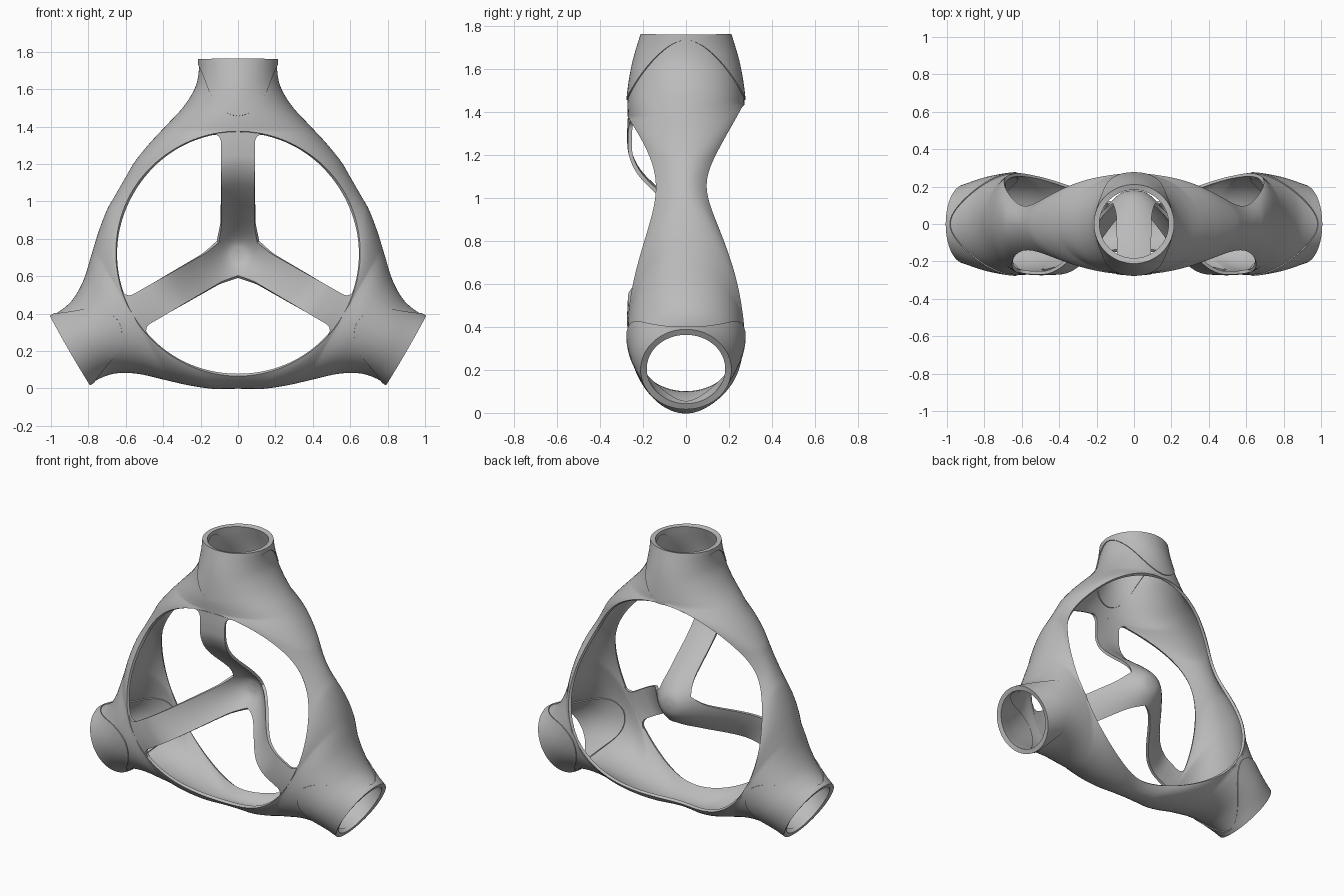
import bpy, bmesh
from math import sin, cos, asin, sqrt, pi, radians

cube = bpy.data.objects.get("Cube")
if cube:
    bpy.data.objects.remove(cube)

grey = bpy.data.materials.new("plain grey")
grey.use_nodes = True
colour = (0.5, 0.5, 0.5, 1)
grey.diffuse_color = colour
grey.node_tree.nodes["Principled BSDF"].inputs["Base Color"].default_value = colour

CENTRE_Z, END, MID = 0.722, 1.038, 0.3575


def smooth_curve(points):
    """Return a smooth function through (x, y) points."""
    xs, ys = zip(*points)
    n = len(xs)
    slope = [(ys[min(i + 1, n - 1)] - ys[max(i - 1, 0)]) /
             (xs[min(i + 1, n - 1)] - xs[max(i - 1, 0)]) for i in range(n)]

    def f(x):
        i = max(k for k in range(n - 1) if k == 0 or xs[k] <= x)
        d = xs[i + 1] - xs[i]
        t = min(1, max(0, (x - xs[i]) / d))
        return ((2*t**3 - 3*t**2 + 1) * ys[i] + (t**3 - 2*t**2 + t) * d * slope[i]
                + (3*t**2 - 2*t**3) * ys[i + 1] + (t**3 - t**2) * d * slope[i + 1])
    return f


# Half width and half depth along an arm, and the dished spoke profile by radius
half_width = smooth_curve([(MID, .619), (.42, .583), (.48, .548), (.58, .468), (.68, .375),
                           (.78, .283), (.88, .222), (.96, .202), (END, .2)])
half_depth = smooth_curve([(MID, .262), (.65, .262), (.74, .262), (.9, .237), (END, .197)])
spoke_depth = smooth_curve([(0, .172), (.06, .16), (.12, .11), (.22, -.01), (.32, -.135),
                            (.4, -.215), (.48, -.257), (.56, -.265), (.65, -.262)])


def place(arm, u, w, y):
    """Arm coordinates (along, across, depth) to model space."""
    a = radians(120 * arm)
    return (u * sin(a) + w * cos(a), y, CENTRE_Z + u * cos(a) - w * sin(a))


def add_grid(bm, rows):
    verts = [[bm.verts.new(p) for p in row] for row in rows]
    for r0, r1 in zip(verts, verts[1:]):
        for k in range(len(r0) - 1):
            bm.faces.new((r0[k], r0[k + 1], r1[k + 1], r1[k]))


def finish(bm, name, thickness):
    bmesh.ops.remove_doubles(bm, verts=bm.verts, dist=0.0004)
    bmesh.ops.dissolve_degenerate(bm, edges=bm.edges, dist=0.0001)
    bmesh.ops.recalc_face_normals(bm, faces=bm.faces)
    mesh = bpy.data.meshes.new(name)
    bm.to_mesh(mesh)
    bm.free()
    mesh.materials.append(grey)
    obj = bpy.data.objects.new(name, mesh)
    bpy.context.collection.objects.link(obj)
    solid = obj.modifiers.new("wall", 'SOLIDIFY')
    solid.thickness = thickness
    solid.offset = 0
    for o in bpy.context.selected_objects:
        o.select_set(False)
    obj.select_set(True)
    bpy.context.view_layer.objects.active = obj
    bpy.ops.object.modifier_apply(modifier="wall")
    bpy.ops.object.shade_smooth_by_angle(angle=radians(40))
    return obj


def span(a, b, n):
    return [a + (b - a) * i / n for i in range(n)]


# Outer shell: hollow arms flowing into the straps around the round openings
ARC = 16
stations = span(END - .01, .71, 14) + span(.71, .65, 6) + span(.65, MID, 26) + [MID]


def shell_section(u_out, r_arm, r_strap, curl):
    """Points (u, w, depth) from the opening edge to the outline."""
    w_out = half_width(u_out)
    t = max(0, (r_arm - u_out) / (r_arm - MID))
    radius = r_arm + (r_strap - r_arm) * sin(t * pi / 2) ** 2
    a = t * pi / 3
    inner = (radius * cos(a), radius * sin(a)) if t > 0 else (u_out, 0)
    q0 = curl * sin(t * pi / 2)
    section = []
    for k in range(ARC + 1):
        s = sin(k / ARC * pi / 2)
        q = q0 + (1 - q0) * s
        section.append((inner[0] + (u_out - inner[0]) * s,
                        inner[1] + (w_out - inner[1]) * s,
                        half_depth(u_out) * sqrt(max(0, 1 - q * q))))
    return section


bm = bmesh.new()
for arm in range(3):
    for side in (-1, 1):
        for face, r_arm, r_strap, curl in ((-1, .65, .65, .86), (1, .71, .665, .94)):
            add_grid(bm, [[place(arm, u, side * w, face * y)
                           for u, w, y in shell_section(x, r_arm, r_strap, curl)]
                          for x in stations])
finish(bm, "outer_shell", .018)

# Three dished spokes meeting at a hub set toward the back
bm = bmesh.new()
radii = span(0, .125, 8) + span(.125, .6, 36) + span(.6, .65, 10) + [.65]
for arm in range(3):
    rows = []
    for r in radii:
        half = .09 + .018 * max(0, 1 - max(0, r - .125) / .075) ** 2
        if r > .6:
            half += .05 - sqrt(max(0, .05 ** 2 - (r - .6) ** 2))
        limit = pi / 3 if r <= .125 else asin(min(sin(pi / 3), half / r))
        blend = min(1, max(0, (r - .4) / .25))
        row = []
        for k in range(-8, 9):
            a = limit * k / 8
            u, w = r * cos(a), r * sin(a)
            drop = .262 * (1 - sqrt(1 - min(1, w / half_width(.65)) ** 2))
            row.append(place(arm, u, w, spoke_depth(r) + blend * drop))
        rows.append(row)
    add_grid(bm, rows)
finish(bm, "spokes_and_hub", .018)

# Raised collars with a curved tongue at the front and back of each arm end
for arm, name in enumerate(("top_collar", "left_collar", "right_collar")):
    bm = bmesh.new()
    rows = []
    for k in range(65):
        a = 2 * pi * k / 64
        edge = .733 + .28 * abs(sin(a)) ** 1.7
        rows.append([place(arm, u, half_width(u) * sin(a), -half_depth(u) * cos(a))
                     for u in span(edge, END, 12) + [END]])
    add_grid(bm, rows)
    finish(bm, name, .03)
